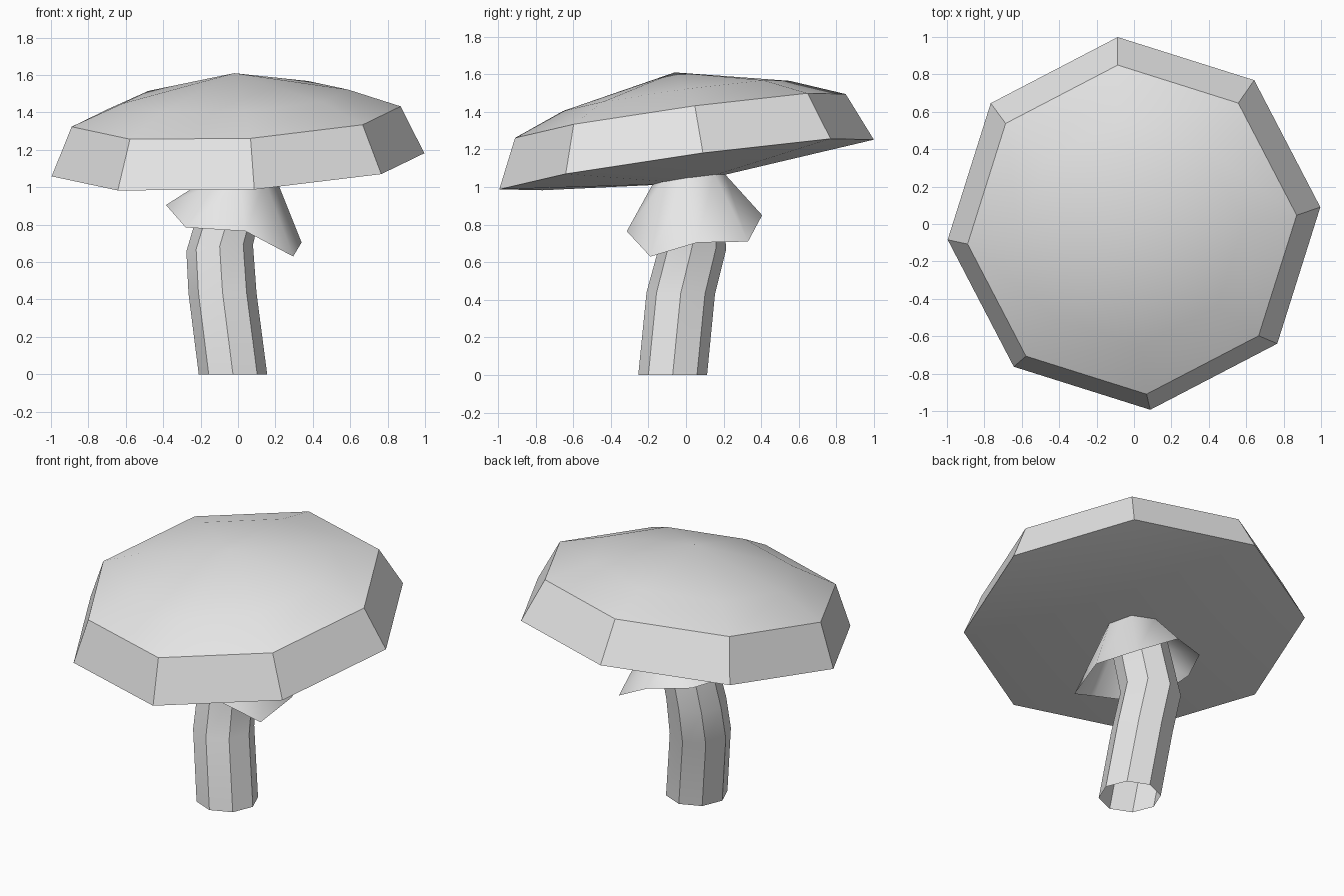
import bpy, bmesh
from math import cos, sin, radians
from mathutils import Vector

if "Cube" in bpy.data.objects:
    bpy.data.objects.remove(bpy.data.objects["Cube"], do_unlink=True)

SIDES = 8

grey = bpy.data.materials.new("plain grey")
grey.use_nodes = True
grey.diffuse_color = (0.8, 0.8, 0.8, 1)
grey.node_tree.nodes["Principled BSDF"].inputs["Base Color"].default_value = (0.8, 0.8, 0.8, 1)


def ring(centre, radius, slope=(0, 0), turn=0):
    """Octagon of points; slope is the rise of its plane along x and y."""
    points = []
    for i in range(SIDES):
        a = radians(turn + i * 360 / SIDES)
        dx, dy = radius * cos(a), radius * sin(a)
        points.append(Vector(centre) + Vector((dx, dy, dx * slope[0] + dy * slope[1])))
    return points


def loft(name, rings, bottom=None, top=None, crease=30):
    """Skin rings from low to high, optionally closed by apex points."""
    bm = bmesh.new()
    loops = [[bm.verts.new(p) for p in r] for r in rings]
    for low, high in zip(loops, loops[1:]):
        for i in range(SIDES):
            j = (i + 1) % SIDES
            bm.faces.new((low[i], low[j], high[j], high[i]))
    for tip, loop, flip in ((bottom, loops[0], True), (top, loops[-1], False)):
        if tip:
            apex = bm.verts.new(tip)
            for i in range(SIDES):
                a, b = loop[i], loop[(i + 1) % SIDES]
                bm.faces.new((b, a, apex) if flip else (a, b, apex))
    mesh = bpy.data.meshes.new(name)
    bm.to_mesh(mesh)
    bm.free()
    mesh.materials.append(grey)
    obj = bpy.data.objects.new(name, mesh)
    bpy.context.collection.objects.link(obj)
    bpy.ops.object.select_all(action="DESELECT")
    obj.select_set(True)
    bpy.context.view_layer.objects.active = obj
    bpy.ops.object.shade_smooth_by_angle(angle=radians(crease))
    return obj


# Tilted cap: faceted rim, low dome, shallow cone underneath
tilt = (0.05, 0.137)
loft("cap", [
    ring((0, 0.003, 1.12), 1.0, tilt, 5),
    ring((-0.01, -0.03, 1.378), 0.883, tilt, 5),
    ring((-0.015, -0.05, 1.485), 0.605, tilt, 5),
], bottom=(0.005, 0.015, 1.02), top=(-0.02, -0.06, 1.61))

# Bent stem, open at the foot
loft("stem", [
    ring((-0.027, -0.071, 0), 0.183),
    ring((-0.083, -0.028, 0.435), 0.182, (0.0, -0.03)),
    ring((-0.098, 0.035, 0.675), 0.178, (0.1, -0.05)),
    ring((0, 0.03, 1.04), 0.165, (0.05, 0.137)),
])

# Flared skirt with an uneven hem
hem = [Vector(p) for p in (
    (0.34, 0.06, 0.705), (0.25, 0.33, 0.71), (0, 0.405, 0.85), (-0.25, 0.3, 0.88),
    (-0.385, 0.04, 0.905), (-0.28, -0.2, 0.785), (0.04, -0.315, 0.765), (0.295, -0.19, 0.63))]
loft("skirt", [hem, ring((0.01, 0.015, 1.045), 0.19, tilt)], crease=180)
